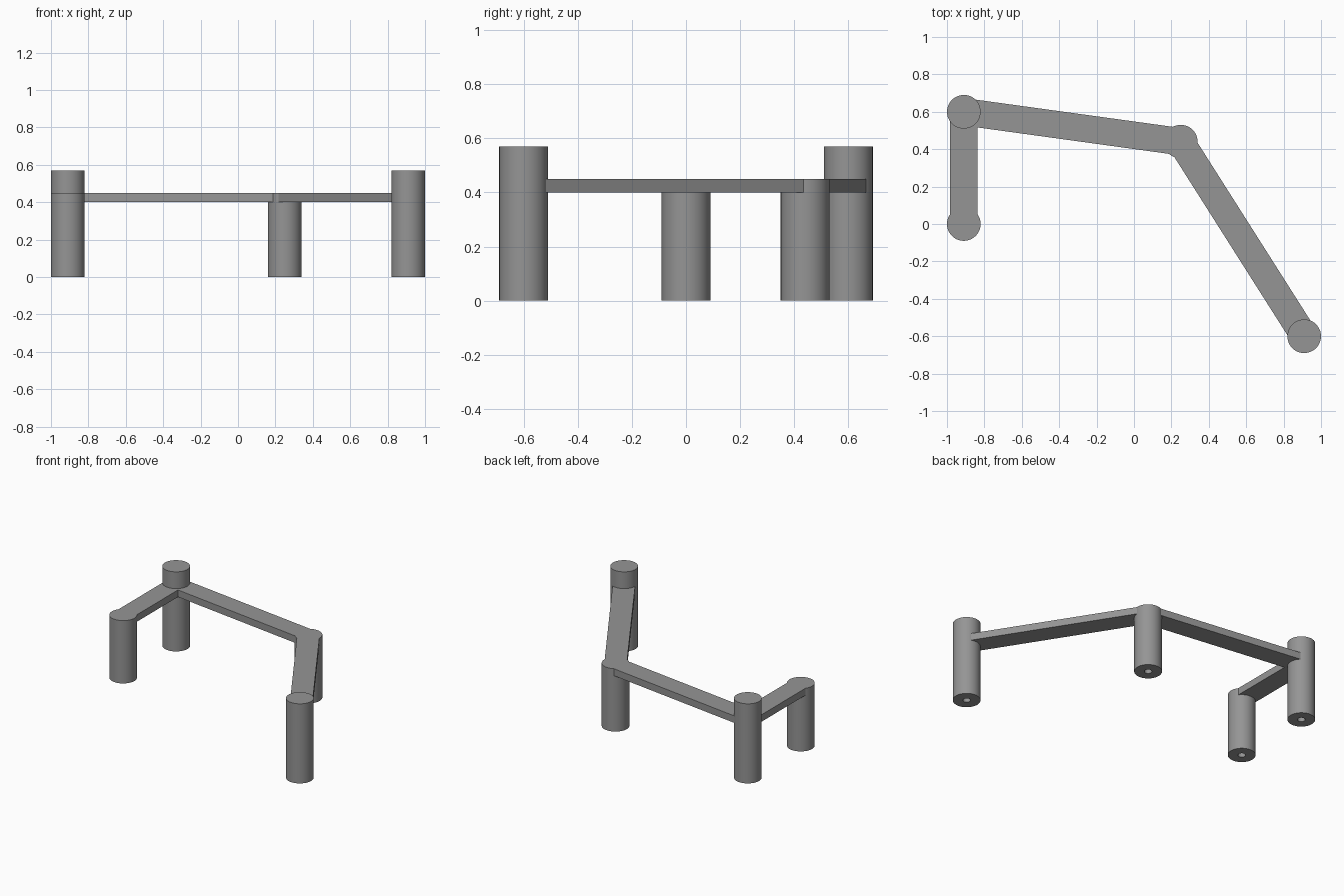
import bpy
import math
from mathutils import Vector

cube = bpy.data.objects.get("Cube")
if cube:
    bpy.data.objects.remove(cube, do_unlink=True)

grey = bpy.data.materials.new("mid grey")
grey.use_nodes = True
colour = (0.3, 0.3, 0.3, 1)
grey.diffuse_color = colour
grey.node_tree.nodes["Principled BSDF"].inputs["Base Color"].default_value = colour

RADIUS, HOLE, HOLE_DEPTH, SIDES = 0.09, 0.025, 0.2, 48
BEAM_WIDTH, BEAM_BOTTOM, BEAM_TOP = 0.146, 0.40, 0.45
LOW, HIGH = BEAM_TOP, 0.57


def add_mesh(name, verts, faces):
    mesh = bpy.data.meshes.new(name)
    mesh.from_pydata(verts, [], faces)
    mesh.materials.append(grey)
    obj = bpy.data.objects.new(name, mesh)
    bpy.context.collection.objects.link(obj)
    return obj


def add_post(name, x, y, height):
    """Round post with a blind hole in its foot, turned from a profile."""
    profile = [(HOLE, HOLE_DEPTH), (HOLE, 0), (RADIUS, 0), (RADIUS, height)]
    verts, faces = [], []
    for r, z in profile:
        for i in range(SIDES):
            a = math.tau * i / SIDES
            verts.append((r * math.cos(a), r * math.sin(a), z))
    for ring in range(len(profile) - 1):
        for i in range(SIDES):
            j, k = ring * SIDES, (i + 1) % SIDES
            faces.append((j + i, j + k, j + SIDES + k, j + SIDES + i))
    last = (len(profile) - 1) * SIDES
    faces.append(range(last, last + SIDES))     # top cap
    faces.append(list(reversed(range(SIDES))))  # roof of the hole
    post = add_mesh(name, verts, faces)
    post.location = (x, y, 0)
    bpy.ops.object.select_all(action="DESELECT")
    post.select_set(True)
    bpy.context.view_layer.objects.active = post
    bpy.ops.object.shade_smooth_by_angle(angle=math.radians(30))


def add_beam(name, start, end):
    """Flat bar between two post centres."""
    a, b = Vector(start), Vector(end)
    side = (b - a).orthogonal().normalized() * BEAM_WIDTH / 2
    outline = [a - side, b - side, b + side, a + side]
    verts = [(p.x, p.y, z) for z in (BEAM_BOTTOM, BEAM_TOP) for p in outline]
    faces = [(3, 2, 1, 0), (4, 5, 6, 7)]
    faces += [(i, (i + 1) % 4, (i + 1) % 4 + 4, i + 4) for i in range(4)]
    add_mesh(name, verts, faces)


# Posts, in order along the chain of beams
posts = [
    ("right_end_post", (-0.91, 0.0), LOW),
    ("right_back_post", (-0.91, 0.6), HIGH),
    ("middle_post", (0.25, 0.44), LOW),
    ("left_front_post", (0.91, -0.6), HIGH),
]
for name, (x, y), height in posts:
    add_post(name, x, y, height)

# Balance beams joining neighbouring posts
for name, first, second in zip(("right_beam", "back_beam", "left_beam"), posts, posts[1:]):
    add_beam(name, first[1], second[1])
